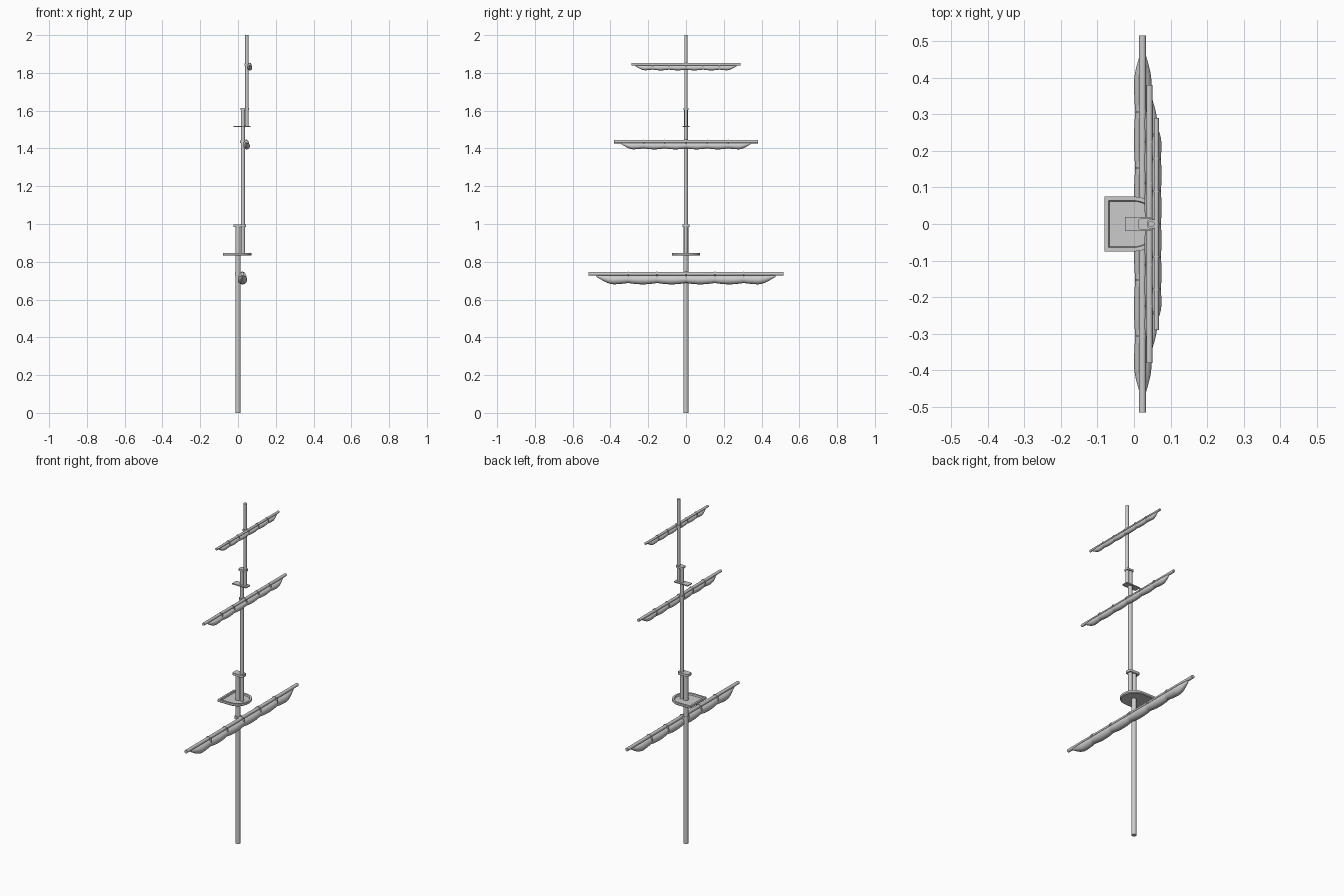
import bpy, bmesh, math
from mathutils import Vector

if "Cube" in bpy.data.objects:
    bpy.data.objects.remove(bpy.data.objects["Cube"])


def finish(name, bm, angle=35):
    bmesh.ops.recalc_face_normals(bm, faces=bm.faces)
    me = bpy.data.meshes.new(name)
    bm.to_mesh(me)
    bm.free()
    ob = bpy.data.objects.new(name, me)
    bpy.context.collection.objects.link(ob)
    bpy.ops.object.select_all(action='DESELECT')
    bpy.context.view_layer.objects.active = ob
    ob.select_set(True)
    bpy.ops.object.shade_smooth_by_angle(angle=math.radians(angle))
    return ob


def loft(name, rings, angle=35):
    """Skin a list of closed rings of points and cap both ends."""
    bm = bmesh.new()
    vs = [[bm.verts.new(p) for p in r] for r in rings]
    n = len(vs[0])
    for a, b in zip(vs, vs[1:]):
        for i in range(n):
            bm.faces.new((a[i], a[(i + 1) % n], b[(i + 1) % n], b[i]))
    bm.faces.new(vs[0])
    bm.faces.new(vs[-1])
    return finish(name, bm, angle)


def circle(n):
    return [(math.cos(2 * math.pi * (i + .5) / n), math.sin(2 * math.pi * (i + .5) / n)) for i in range(n)]


def pole_z(name, x, r, z0, z1, n=16):
    loft(name, [[(x + r * c, r * s, z) for c, s in circle(n)] for z in (z0, z1)])


def rod_y(name, x, z, r, half, n=14):
    loft(name, [[(x + r * c, y, z + r * s) for c, s in circle(n)] for y in (-half, half)])


def plate(name, x0, x1, half, z0, z1, bevel):
    bm = bmesh.new()
    bmesh.ops.create_cube(bm, size=1)
    for v in bm.verts:
        v.co = Vector(((x0 + x1) / 2 + v.co.x * (x1 - x0), v.co.y * 2 * half, (z0 + z1) / 2 + v.co.z * (z1 - z0)))
    ups = [e for e in bm.edges if abs(e.verts[0].co.z - e.verts[1].co.z) > 1e-5]
    bmesh.ops.bevel(bm, geom=ups, offset=bevel, segments=3, affect='EDGES', profile=.5)
    finish(name, bm)


def furled_sail(name, x, top, r, half, ties):
    """Rolled cloth, pinched at each tie and tapering at the ends."""
    rings, steps = [], 96
    marks = [-half] + ties + [half]
    for k in range(steps + 1):
        y = -half + 2 * half * k / steps
        a, b = [(p, q) for p, q in zip(marks, marks[1:]) if p <= y + 1e-9][-1]
        bulge = math.sin(math.pi * min(1, max(0, (y - a) / (b - a)))) ** .8
        end = min(1, (half - abs(y)) / (half * .2))
        rad = r * (.2 + .8 * math.sin(end * math.pi / 2)) * (.84 + .16 * bulge)
        rings.append([(x + rad * c, y, top - rad + rad * s) for c, s in circle(16)])
    loft(name, rings, 50)


def tie(name, x, y, z_top, z_bot, w):
    """Thin gasket band around the yard and sail."""
    zc, h = (z_top + z_bot) / 2, (z_top - z_bot) / 2
    loft(name, [[(x + w * c, yy, zc + h * s) for c, s in circle(16)] for yy in (y - .002, y + .002)])


# three overlapping mast sections
pole_z("lower_mast", 0, .0135, 0, .99)
pole_z("top_mast", .026, .0115, .84, 1.61)
pole_z("upper_mast", .047, .009, 1.515, 2.0)

# caps joining the mast sections, and the small crosstree
plate("lower_mast_cap", -.025, .043, .019, .983, .997, .007)
plate("top_mast_cap", .012, .058, .0145, 1.603, 1.614, .005)
plate("crosstree", -.025, .066, .019, 1.514, 1.52, .002)


# lookout platform: D shape, straight at -x, round at +x, recessed floor
def d_shape(inset, z):
    h, r = .075 - inset, .05
    pts = [(-.08 + inset, -h, z)]
    for i in range(21):
        t = -math.pi / 2 + math.pi * i / 20
        c, s = math.cos(t), math.sin(t)
        px = math.copysign(abs(c) ** .9, c) * (.075 - inset)
        pts.append((-.003 + px, s * h, z))
    pts.append((-.08 + inset, h, z))
    return pts


loft("lookout_platform", [d_shape(.004, .832), d_shape(0, .836), d_shape(0, .847),
                          d_shape(.011, .847), d_shape(.013, .838)])

# yards: name, x, z, yard radius, half length, sail x, sail radius, sail half, tie spacing, mast x, mast r
for n, x, z, r, half, sx, sr, sh, sp, mx, mr in (
        ("lower", .023, .736, .0098, .515, .024, .0245, .475, .153, 0, .0135),
        ("middle", .042, 1.436, .0085, .38, .046, .0175, .345, .112, .026, .0115),
        ("upper", .061, 1.845, .0068, .289, .062, .0135, .268, .089, .047, .009)):
    rod_y(n + "_yard", x, z, r, half)
    top = z - r * .7
    ties = [sp * i for i in range(-2, 3)]
    furled_sail(n + "_sail", sx, top, sr, sh, ties)
    for i, y in enumerate(ties):
        tie(f"{n}_tie_{i + 1}", (x + sx) / 2, y, z + r + .002, top - 1.72 * sr, sr * .84 + .001)
    # collar holding the yard to the mast
    plate(n + "_yard_collar", mx - mr - .003, x, mr + .003, z - r * .8, z + r * .8, mr * .8)
